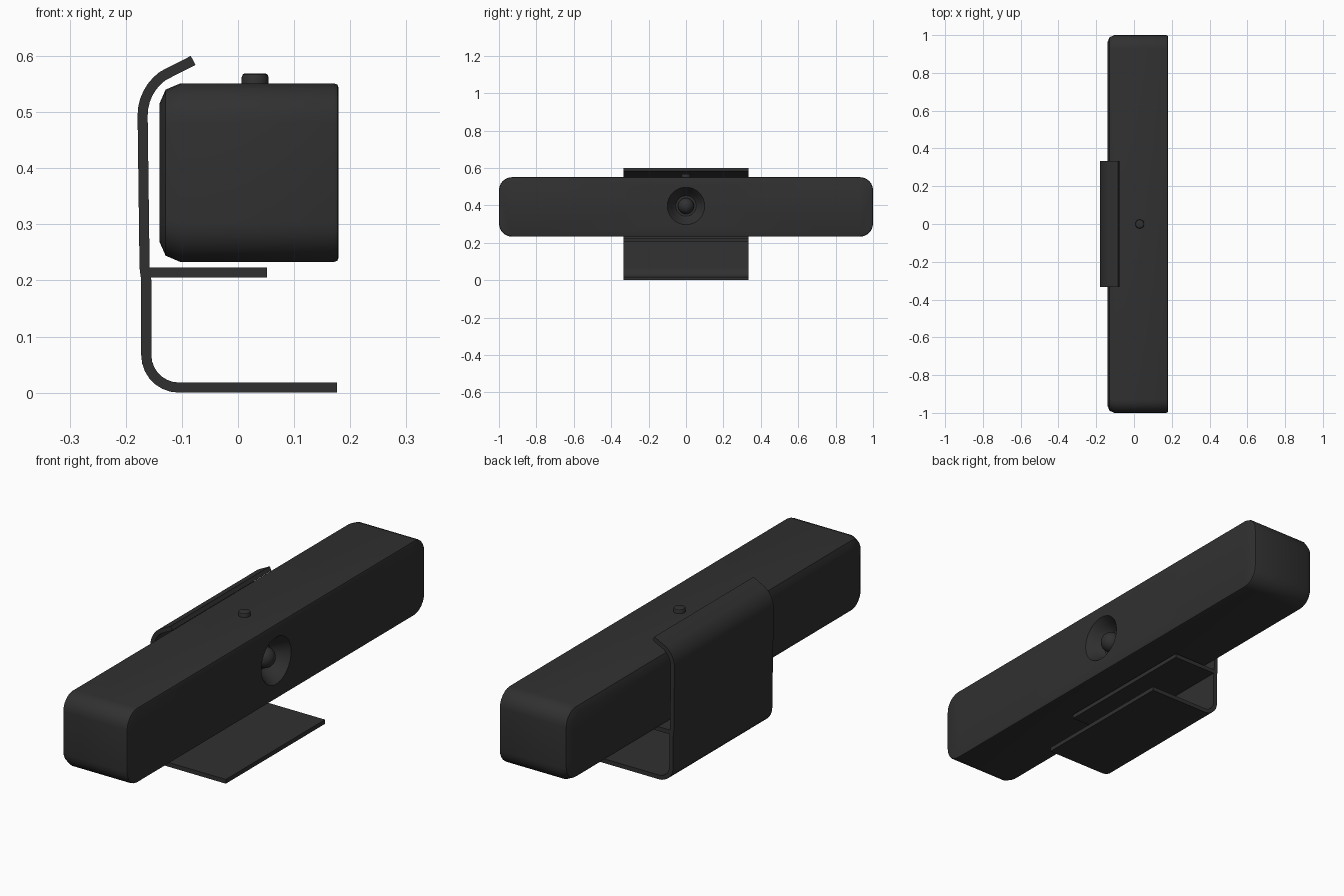
import bpy, bmesh, math
from mathutils import Vector

if "Cube" in bpy.data.objects:
    bpy.data.objects.remove(bpy.data.objects["Cube"])

dark = bpy.data.materials.new("dark_plastic")
dark.diffuse_color = (0.03, 0.03, 0.03, 1)
dark.use_nodes = True
dark.node_tree.nodes["Principled BSDF"].inputs["Base Color"].default_value = dark.diffuse_color


def finish(name, bm, angle=35):
    bmesh.ops.recalc_face_normals(bm, faces=bm.faces)
    mesh = bpy.data.meshes.new(name)
    bm.to_mesh(mesh)
    bm.free()
    mesh.materials.append(dark)
    ob = bpy.data.objects.new(name, mesh)
    bpy.context.collection.objects.link(ob)
    bpy.ops.object.select_all(action='DESELECT')
    ob.select_set(True)
    bpy.context.view_layer.objects.active = ob
    bpy.ops.object.shade_smooth_by_angle(angle=math.radians(angle))
    return ob


def loft(bm, rings):
    """Skin a list of closed point rings and return the vertex rings."""
    vr = [[bm.verts.new(p) for p in r] for r in rings]
    for a, b in zip(vr, vr[1:]):
        n = len(a)
        for i in range(n):
            bm.faces.new((a[i], a[(i + 1) % n], b[(i + 1) % n], b[i]))
    return vr


def arc(cx, cy, r, a0, a1, n):
    return [(cx + r * math.cos(math.radians(a0 + (a1 - a0) * i / n)),
             cy + r * math.sin(math.radians(a0 + (a1 - a0) * i / n))) for i in range(n + 1)]


CZ = 0.392  # middle height of the bar


def bar_ring(x, inset):
    hy, hz, r = 1 - inset, 0.159 - inset, 0.07 - inset * 0.6
    pts = []
    for k, (sy, sz) in enumerate(((1, 1), (-1, 1), (-1, -1), (1, -1))):
        pts += arc(sy * (hy - r), sz * (hz - r), r, 90 * k, 90 * k + 90, 6)
    return [(x, y, CZ + z) for y, z in pts]


def circle_x(x, r, n=32):
    return [(x, r * math.cos(2 * math.pi * i / n), CZ + 0.005 + r * math.sin(2 * math.pi * i / n))
            for i in range(n)]


# Main bar: rounded back edge, crisp front edge, dished camera recess
bm = bmesh.new()
bar = loft(bm, [bar_ring(x, i) for x, i in
                ((-0.140, 0.036), (-0.129, 0.011), (-0.103, 0), (0.171, 0), (0.177, 0.002), (0.1795, 0.008))])
bm.faces.new(bar[0])
dish = loft(bm, [circle_x(x, r) for x, r in
                 ((0.1795, 0.1), (0.165, 0.09), (0.145, 0.078), (0.125, 0.066), (0.113, 0.055))])
bm.faces.new(dish[-1])
edges = [bm.edges.get((r[i], r[i - 1])) for r in (bar[-1], dish[0]) for i in range(len(r))]
bmesh.ops.triangle_fill(bm, use_beauty=True, use_dissolve=False, edges=edges, normal=(1, 0, 0))
finish("camera_bar", bm, 30)

# Domed lens in the recess
bm = bmesh.new()
lens = loft(bm, [circle_x(0.110, 0.043)] +
            [circle_x(0.125 + x, r) for r, x in arc(0, 0, 0.043, 0, 80, 7)])
bm.faces.new(lens[0])
bm.faces.new(lens[-1])
finish("lens", bm)

# Button on top
bm = bmesh.new()
rings = [[(0.0305 + r * math.cos(2 * math.pi * i / 16), r * math.sin(2 * math.pi * i / 16), z)
          for i in range(16)] for z, r in ((0.545, 0.024), (0.562, 0.024), (0.567, 0.022), (0.569, 0.018))]
knob = loft(bm, rings)
bm.faces.new(knob[0])
bm.faces.new(knob[-1])
finish("top_button", bm)


def strip(name, path, half, width=0.333):
    """Thicken an xz path into a bent sheet spanning the given half width in y."""
    bm = bmesh.new()
    pts = [Vector(p) for p in path]
    left, right = [], []
    for i, p in enumerate(pts):
        d0 = (p - pts[i - 1]).normalized() if i else (pts[1] - p).normalized()
        d1 = (pts[i + 1] - p).normalized() if i < len(pts) - 1 else d0
        d = (d0 + d1).normalized()
        n = Vector((-d.y, d.x)) * half / max(0.5, d.dot(d0))
        left.append(p + n)
        right.append(p - n)
    outline = left + right[::-1]
    sides = loft(bm, [[(p.x, y, p.y) for p in outline] for y in (-width, width)])
    m = len(pts)
    for side in sides:
        for i in range(m - 1):
            bm.faces.new((side[i], side[i + 1], side[2 * m - 2 - i], side[2 * m - 1 - i]))
    return finish(name, bm)


# Bent clip: top hook, upright, curved foot
hook = arc(-0.083, 0.494, 0.087, 180, 126, 6)
foot = arc(-0.1055, 0.067, 0.058, 180, 270, 7)
strip("mount_clip", [(-0.080, 0.592)] + hook[::-1] + [(-0.1665, 0.223), (-0.1635, 0.2)] +
      foot + [(0.176, 0.009)], 0.009)

# Shelf under the bar
strip("mount_shelf", [(-0.165, 0.214), (0.052, 0.214)], 0.009)
